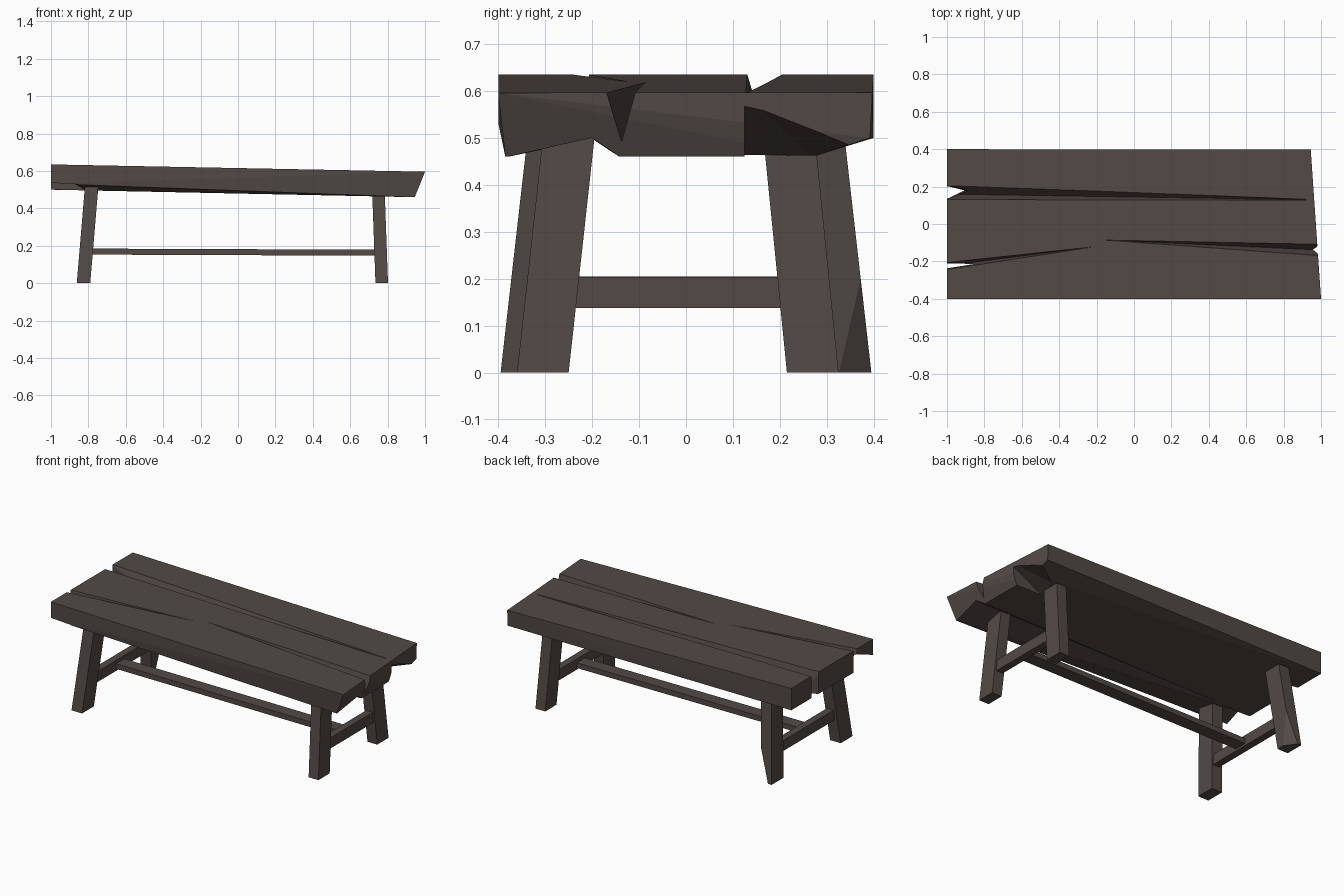
import bpy, bmesh

if "Cube" in bpy.data.objects:
    bpy.data.objects.remove(bpy.data.objects["Cube"])

wood = bpy.data.materials.new("dark brown wood")
wood.diffuse_color = (0.085, 0.068, 0.060, 1)
wood.use_nodes = True
wood.node_tree.nodes["Principled BSDF"].inputs["Base Color"].default_value = wood.diffuse_color


def hull(name, pts):
    """Flat-faced convex block through the given corners."""
    bm = bmesh.new()
    for p in pts:
        bm.verts.new(p)
    res = bmesh.ops.convex_hull(bm, input=bm.verts[:])
    loose = [v for v in bm.verts if not v.link_faces]
    bmesh.ops.delete(bm, geom=loose, context='VERTS')
    bmesh.ops.dissolve_limit(bm, angle_limit=0.01, verts=bm.verts[:], edges=bm.edges[:])
    bmesh.ops.recalc_face_normals(bm, faces=bm.faces[:])
    me = bpy.data.meshes.new(name)
    bm.to_mesh(me)
    bm.free()
    me.materials.append(wood)
    ob = bpy.data.objects.new(name, me)
    bpy.context.collection.objects.link(ob)
    return ob


def box(name, x, y, z):
    return hull(name, [(a, b, c) for a in x for b in y for c in z])


# Seat slab, slightly tilted, with chamfered underside
seat = hull("seat", [
    (-1, -.4, .635), (-1, .4, .635), (.945, .397, .597), (.945, -.21, .597), (1, -.4, .596),
    (-1, -.4, .532), (-1, -.2, .5), (-1, .4, .5),
    (.945, -.385, .46), (.94, .27, .46), (.945, .392, .5)])

# Cracks and broken ends cut out of the slab
cuts = [
    # long back crack
    [(-1.02, .128, .645), (-1.02, .21, .645), (-1.02, .16, .535),
     (.92, .127, .602), (.92, .133, .602), (.92, .13, .585)],
    # through notch at the left end of the back crack
    [(-1.02, .13, .66), (-1.02, .205, .66), (-.86, .18, .66),
     (-1.02, .13, .45), (-1.02, .205, .45), (-.92, .18, .45)],
    # front crack, left half
    [(-1.02, -.248, .645), (-1.02, -.207, .645), (-1.02, -.225, .52), (-.2, -.12, .621)],
    [(-1.02, -.24, .66), (-1.02, -.21, .66), (-.86, -.215, .66),
     (-1.02, -.24, .45), (-1.02, -.21, .45), (-.86, -.215, .45)],
    # front crack, right half
    [(1.02, -.107, .602), (1.02, -.173, .602), (1.02, -.14, .485), (-.18, -.085, .621)],
    # underside groove behind the front plank
    [(1.02, -.385, .459), (1.02, -.2, .5), (1.02, -.14, .459), (1.02, -.26, .42),
     (-.9, -.2, .499), (-.9, -.2, .46)],
    # broken underside of the back plank, right end
    [(1.02, .125, .597), (1.02, .42, .49), (1.02, .125, .4), (1.02, .42, .4),
     (.76, .125, .46), (.76, .125, .4), (.8, .27, .455), (.8, .27, .4)],
    # broken underside of the front plank, left end
    [(-1.02, -.21, .615), (-1.02, -.42, .53), (-1.02, -.21, .4), (-1.02, -.42, .4),
     (-.82, -.21, .5), (-.82, -.21, .4), (-.85, -.42, .52), (-.85, -.42, .4)],
]
for i, pts in enumerate(cuts):
    cutter = hull("cutter", pts)
    cutter.hide_render = True
    mod = seat.modifiers.new("cut", 'BOOLEAN')
    mod.operation, mod.object, mod.solver = 'DIFFERENCE', cutter, 'EXACT'
    bpy.context.view_layer.update()
    dg = bpy.context.evaluated_depsgraph_get()
    done = bpy.data.meshes.new_from_object(seat.evaluated_get(dg))
    seat.modifiers.clear()
    seat.data = done
    bpy.data.objects.remove(cutter)


# Splayed legs: foot x range, foot y range, lean in x, lean in y, height
def leg(name, x, y, dx, dy, top, chipped):
    y_in, y_out = sorted(y, key=abs)
    k = .2 / .5
    pts = [(a + dx * top / .5, b + dy * top / .5, top) for a in x for b in y]
    pts += [(x[0], b, 0) for b in y] + [(x[1], y_in, 0)]
    if chipped:
        # worn inner corner at the foot
        pts += [(x[1] + dx * k, y_out + dy * k, .2),
                (x[1], y_out + (y_in - y_out) * .6, 0), (x[0] + .025, y_out, 0)]
    else:
        pts.append((x[1], y_out, 0))
    hull(name, pts)


L, R = (-.862, -.79), (.735, .802)
leg("front_left_leg", L, (-.395, -.28), .042, .057, .55, False)
leg("back_left_leg", L, (.28, .395), .042, -.057, .53, True)
leg("front_right_leg", R, (-.36, -.25), -.018, .055, .51, False)
leg("back_right_leg", R, (.215, .325), -.018, -.05, .5, False)

# Cross stretchers between each pair of legs, and the long stretcher
box("left_stretcher", (-.83, -.785), (-.3, .3), (.14, .205))
box("right_stretcher", (.74, .785), (-.27, .23), (.137, .203))
hull("long_stretcher", [(x, y, z + d) for x, d in ((-.8, .003), (.75, -.003))
                        for y in (-.07, .01) for z in (.15, .182)])
